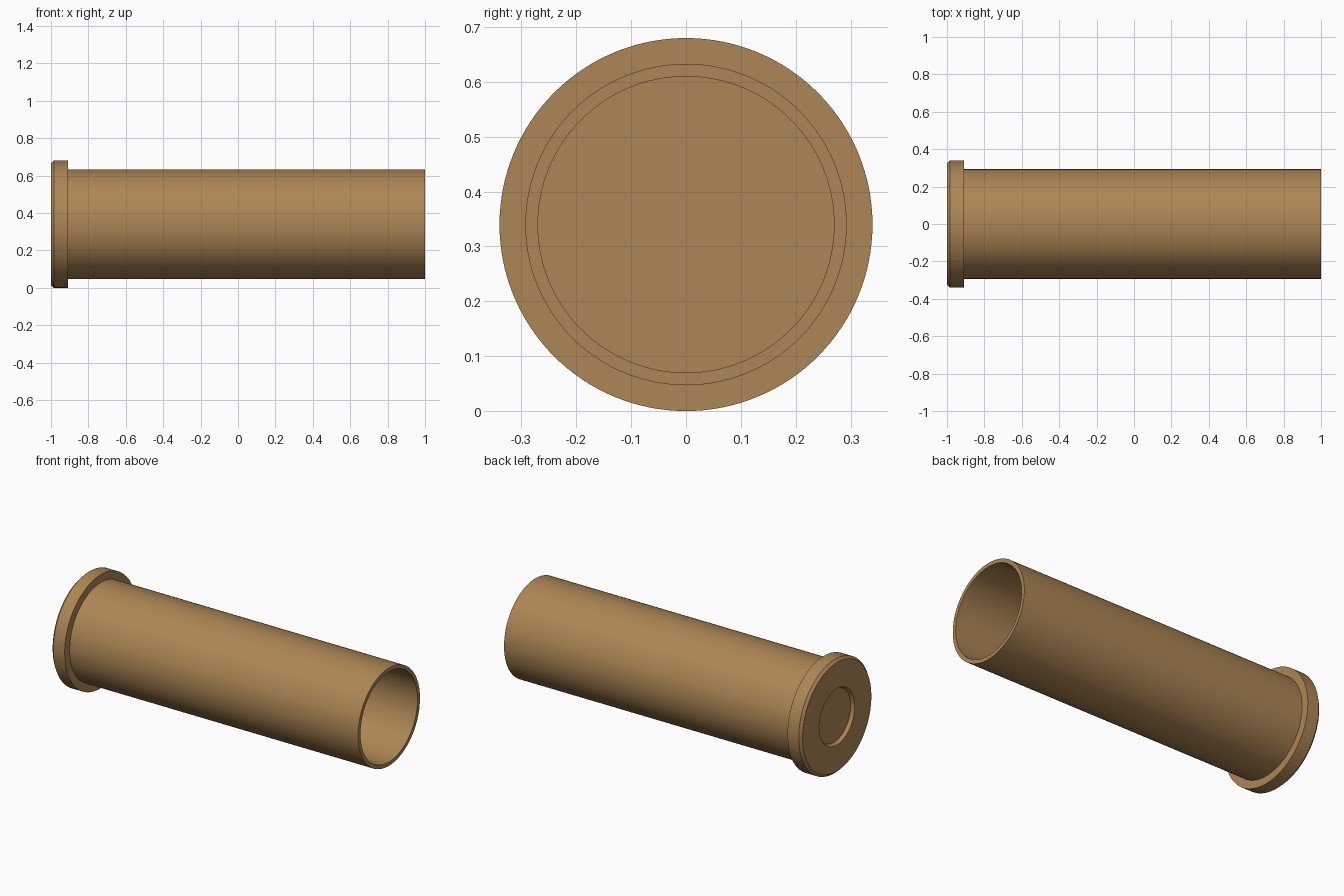
import bpy, bmesh, math
from mathutils import Matrix

if "Cube" in bpy.data.objects:
    bpy.data.objects.remove(bpy.data.objects["Cube"])

SEGMENTS = 128
AXIS_Z = 0.34


def lathe(name, profile, material):
    """Spin an (x, radius) profile around the horizontal x axis."""
    bm = bmesh.new()
    verts = [bm.verts.new((x, 0, r)) for x, r in profile]
    edges = [bm.edges.new(pair) for pair in zip(verts, verts[1:])]
    bmesh.ops.spin(bm, geom=verts + edges, cent=(0, 0, 0), axis=(1, 0, 0),
                   angle=math.tau, steps=SEGMENTS, use_duplicate=False)
    bmesh.ops.remove_doubles(bm, verts=bm.verts, dist=1e-5)
    bmesh.ops.recalc_face_normals(bm, faces=bm.faces)
    bmesh.ops.transform(bm, matrix=Matrix.Translation((0, 0, AXIS_Z)), verts=bm.verts)
    mesh = bpy.data.meshes.new(name)
    bm.to_mesh(mesh)
    bm.free()
    obj = bpy.data.objects.new(name, mesh)
    bpy.context.collection.objects.link(obj)
    mesh.materials.append(material)
    bpy.ops.object.select_all(action='DESELECT')
    obj.select_set(True)
    bpy.context.view_layer.objects.active = obj
    bpy.ops.object.shade_smooth_by_angle(angle=math.radians(30))
    return obj


brass = bpy.data.materials.new("brass")
brass.diffuse_color = (0.42, 0.24, 0.09, 1)
brass.use_nodes = True
brass.node_tree.nodes["Principled BSDF"].inputs["Base Color"].default_value = brass.diffuse_color

# Hollow case with chamfered rim and a shallow primer recess in its base
lathe("case", [
    (-0.98, 0), (-0.98, 0.158), (-1.0, 0.168),
    (-1.0, 0.325), (-0.985, 0.34), (-0.91, 0.34), (-0.91, 0.293),
    (1.0, 0.293), (1.0, 0.27), (-0.91, 0.27), (-0.91, 0),
], brass)
